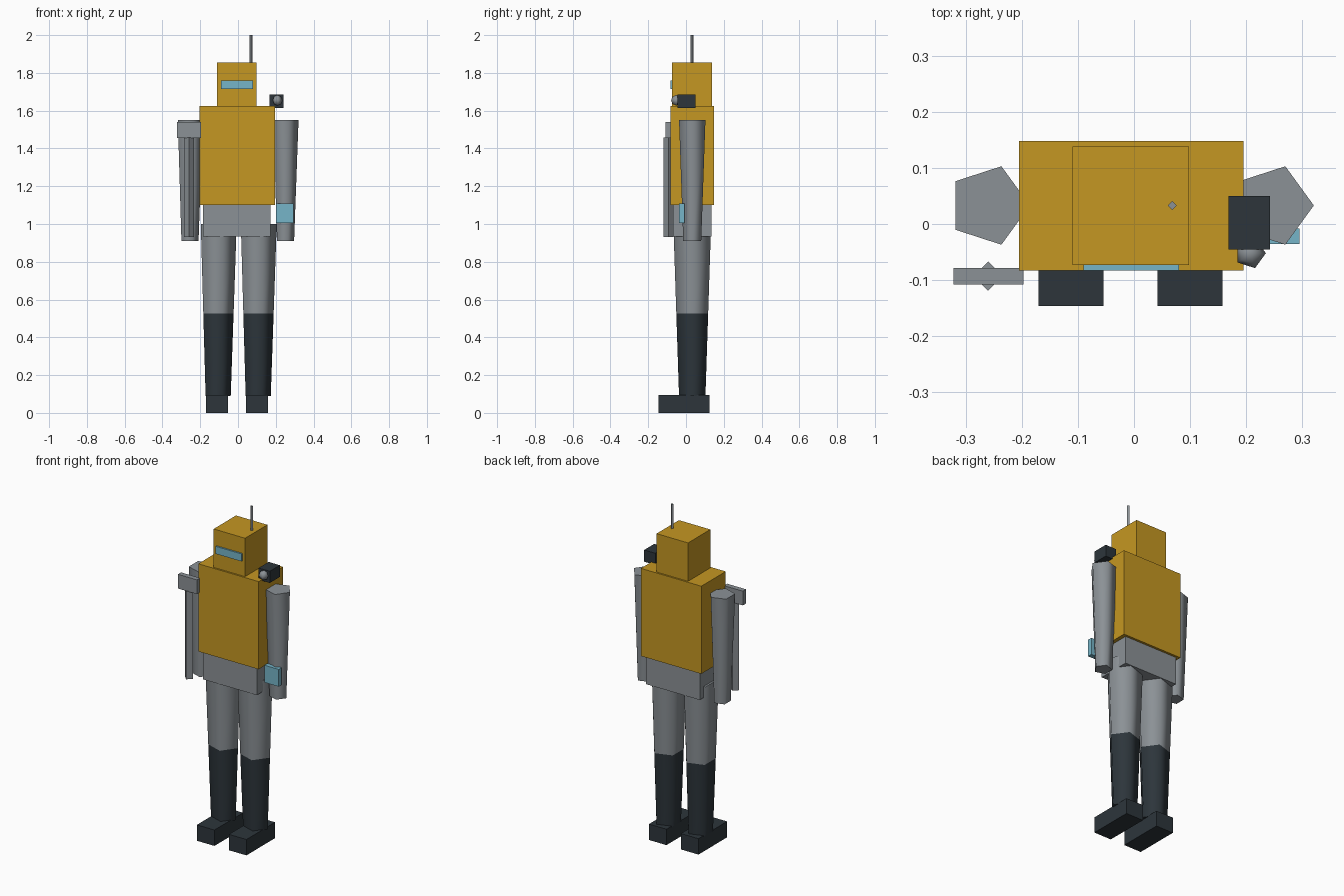
import bpy, bmesh, math

cube = bpy.data.objects.get("Cube")
if cube:
    bpy.data.objects.remove(cube, do_unlink=True)


def material(name, rgb):
    m = bpy.data.materials.new(name)
    m.use_nodes = True
    m.diffuse_color = (*rgb, 1)
    m.node_tree.nodes["Principled BSDF"].inputs["Base Color"].default_value = (*rgb, 1)
    return m


YELLOW = material("mustard_yellow", (0.56, 0.31, 0.016))
GREY = material("steel_grey", (0.26, 0.285, 0.305))
DARK = material("dark_slate", (0.026, 0.036, 0.044))
CYAN = material("pale_cyan", (0.18, 0.46, 0.58))


def finish(name, bm, mats):
    bmesh.ops.remove_doubles(bm, verts=bm.verts, dist=1e-5)
    bmesh.ops.recalc_face_normals(bm, faces=bm.faces)
    mesh = bpy.data.meshes.new(name)
    bm.to_mesh(mesh)
    bm.free()
    for m in mats:
        mesh.materials.append(m)
    ob = bpy.data.objects.new(name, mesh)
    bpy.context.collection.objects.link(ob)
    return ob


def box(name, mat, xs, ys, zs):
    """Block spanning the given ranges."""
    bm = bmesh.new()
    bmesh.ops.create_cube(bm, size=1)
    for v in bm.verts:
        v.co = [(r[0] + r[1]) / 2 + c * (r[1] - r[0]) for c, r in zip(v.co, (xs, ys, zs))]
    return finish(name, bm, [mat])


def column(name, mats, x, y, sides, rings, smooth=True):
    """Stack of polygon rings (z, radius), one corner at +x; mats go per section."""
    bm = bmesh.new()
    loops = []
    for z, r in rings:
        turn = [math.tau * i / sides for i in range(sides)]
        loops.append([bm.verts.new((x + r * math.cos(a), y + r * math.sin(a), z)) for a in turn])
    for k in range(len(rings) - 1):
        for i in range(sides):
            j = (i + 1) % sides
            f = bm.faces.new((loops[k][i], loops[k][j], loops[k + 1][j], loops[k + 1][i]))
            f.smooth = smooth
            f.material_index = min(k, len(mats) - 1)
    for k, section in ((0, 0), (-1, len(mats) - 1)):
        if rings[k][1] > 0:
            bm.faces.new(loops[k]).material_index = section
    return finish(name, bm, mats)


MID_X, MID_Y = -0.006, 0.033

# Body and head
box("torso", YELLOW, (-0.205, 0.195), (-0.083, 0.148), (1.1, 1.625))
box("pelvis", GREY, (-0.185, 0.172), (-0.068, 0.134), (0.933, 1.1))
box("head", YELLOW, (-0.11, 0.098), (-0.073, 0.138), (1.625, 1.855))
box("visor", CYAN, (-0.09, 0.08), (-0.0825, -0.073), (1.715, 1.76))
column("antenna", [GREY], 0.068, MID_Y, 4, [(1.855, 0.008), (2, 0.008)], False)

# Arms, legs and feet on both sides
for side, s in (("left", 1), ("right", -1)):
    column(side + "_arm", [GREY], MID_X + s * 0.253, MID_Y, 5,
           [(0.91, 0.05), (1.55, 0.0735)])
    leg_x = MID_X + s * 0.106
    column(side + "_leg", [DARK, GREY], leg_x, MID_Y, 5,
           [(0.09, 0.0735), (0.525, 0.0886), (1, 0.105)])
    box(side + "_foot", DARK, (leg_x - 0.058, leg_x + 0.058), (-0.146, 0.125), (0, 0.095))

# Shoulder camera
box("camera_body", DARK, (0.168, 0.242), (-0.045, 0.05), (1.615, 1.685))
R = 0.028
column("camera_lens", [GREY], 0.207, -0.052, 5,
       [(1.655 - R * math.cos(math.pi * k / 4), R * math.sin(math.pi * k / 4) if 0 < k < 4 else 0)
        for k in range(5)])

# Wrist screen and hanging arm tool
box("wrist_screen", CYAN, (0.2, 0.295), (-0.036, -0.008), (1.005, 1.108))
box("tool_mount", GREY, (-0.322, -0.197), (-0.108, -0.078), (1.455, 1.54))
column("tool_barrel", [GREY], -0.26, -0.093, 4, [(0.932, 0.026), (1.457, 0.026)], False)
